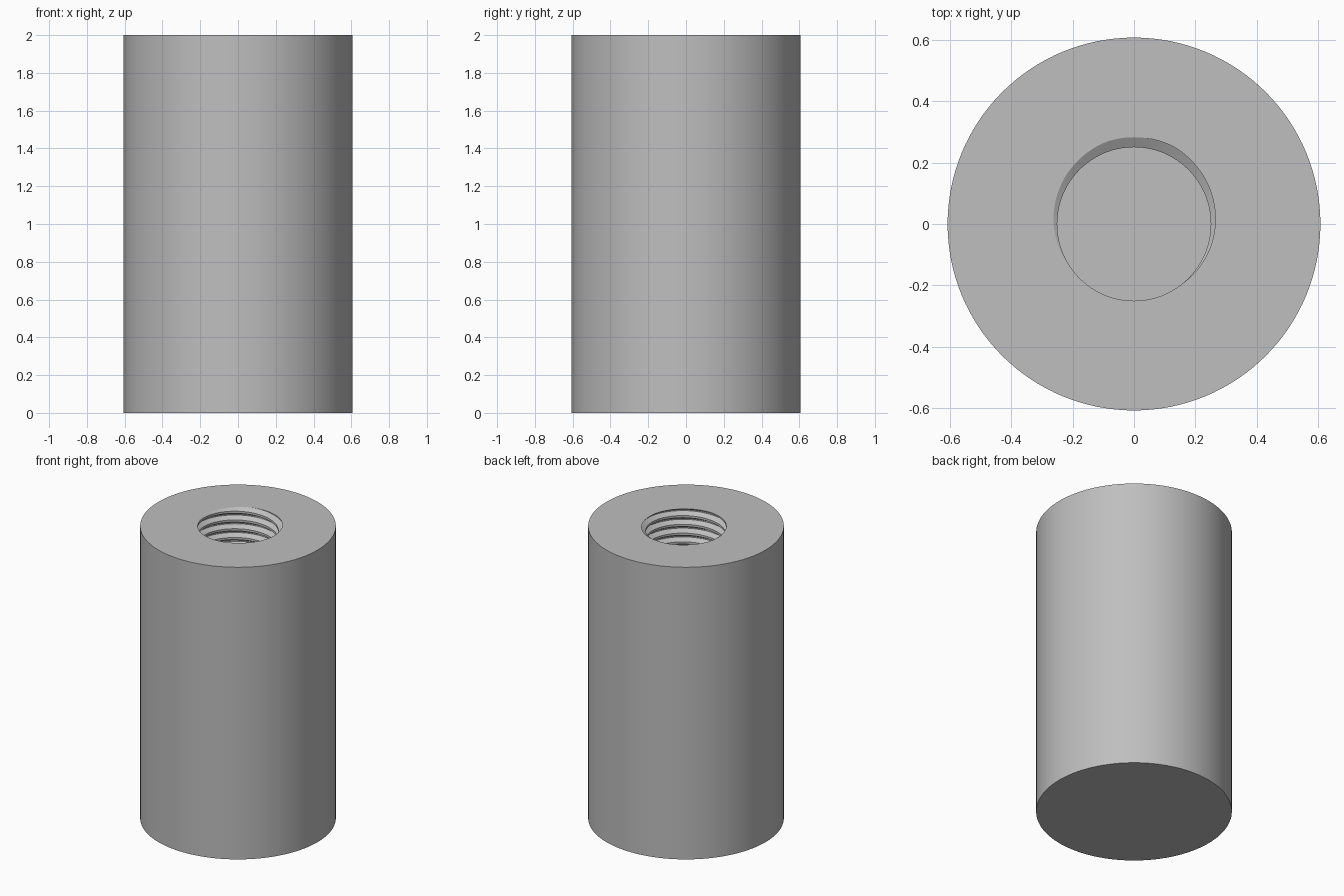
import bpy, bmesh, math

cube = bpy.data.objects.get("Cube")
if cube:
    bpy.data.objects.remove(cube, do_unlink=True)

SIDES = 128
RADIUS, HEIGHT = 0.607, 2.0
MINOR, MAJOR, PITCH = 0.25, 0.2825, 0.06
FLOOR = 1.0                      # height of the blind hole's floor
START = math.radians(85)         # where the thread groove opens at the top
BREAKS = (-3/8, -1/16, 1/16, 3/8)  # corners of the thread profile, in pitches
TURNS = int((HEIGHT - FLOOR) / PITCH) + 3


def groove_height(angle):
    """Height of the groove centre nearest the top, for a right-hand thread."""
    return HEIGHT + PITCH * (angle - START) / math.tau


def thread_radius(angle, z):
    u = (z - groove_height(angle)) / PITCH
    u = abs(u - round(u))
    t = min(max((u - 1/16) / (5/16), 0), 1)
    return MAJOR + (MINOR - MAJOR) * t


bm = bmesh.new()


def ring_point(angle, radius, z):
    return bm.verts.new((radius * math.cos(angle), radius * math.sin(angle), z))


# One column per angle: outer bottom, outer top, then down the thread
columns = []
for i in range(SIDES + 1):
    a = math.tau * i / SIDES
    column = [ring_point(a, RADIUS, 0), ring_point(a, RADIUS, HEIGHT)]
    for k in range(2, -TURNS, -1):
        for b in reversed(BREAKS):
            z = groove_height(a) + PITCH * (k + b)
            z = min(max(z, FLOOR), HEIGHT)
            column.append(ring_point(a, thread_radius(a, z), z))
    columns.append(column)

# Outer wall, top ring and thread
for left, right in zip(columns, columns[1:]):
    for j in range(len(left) - 1):
        bm.faces.new((left[j], right[j], right[j + 1], left[j + 1]))

# Underside and hole floor
bm.faces.new([c[0] for c in reversed(columns[:-1])])
bm.faces.new([c[-1] for c in columns[:-1]])

bmesh.ops.remove_doubles(bm, verts=bm.verts, dist=0.00002)
bmesh.ops.recalc_face_normals(bm, faces=bm.faces)

mesh = bpy.data.meshes.new("threaded_cylinder")
bm.to_mesh(mesh)
bm.free()
body = bpy.data.objects.new("threaded_cylinder", mesh)
bpy.context.collection.objects.link(body)

# Plain grey metal
grey = bpy.data.materials.new("grey")
grey.use_nodes = True
colour = (0.52, 0.52, 0.52, 1)
grey.diffuse_color = colour
grey.node_tree.nodes["Principled BSDF"].inputs["Base Color"].default_value = colour
mesh.materials.append(grey)

bpy.ops.object.select_all(action='DESELECT')
body.select_set(True)
bpy.context.view_layer.objects.active = body
bpy.ops.object.shade_smooth_by_angle(angle=math.radians(25))
